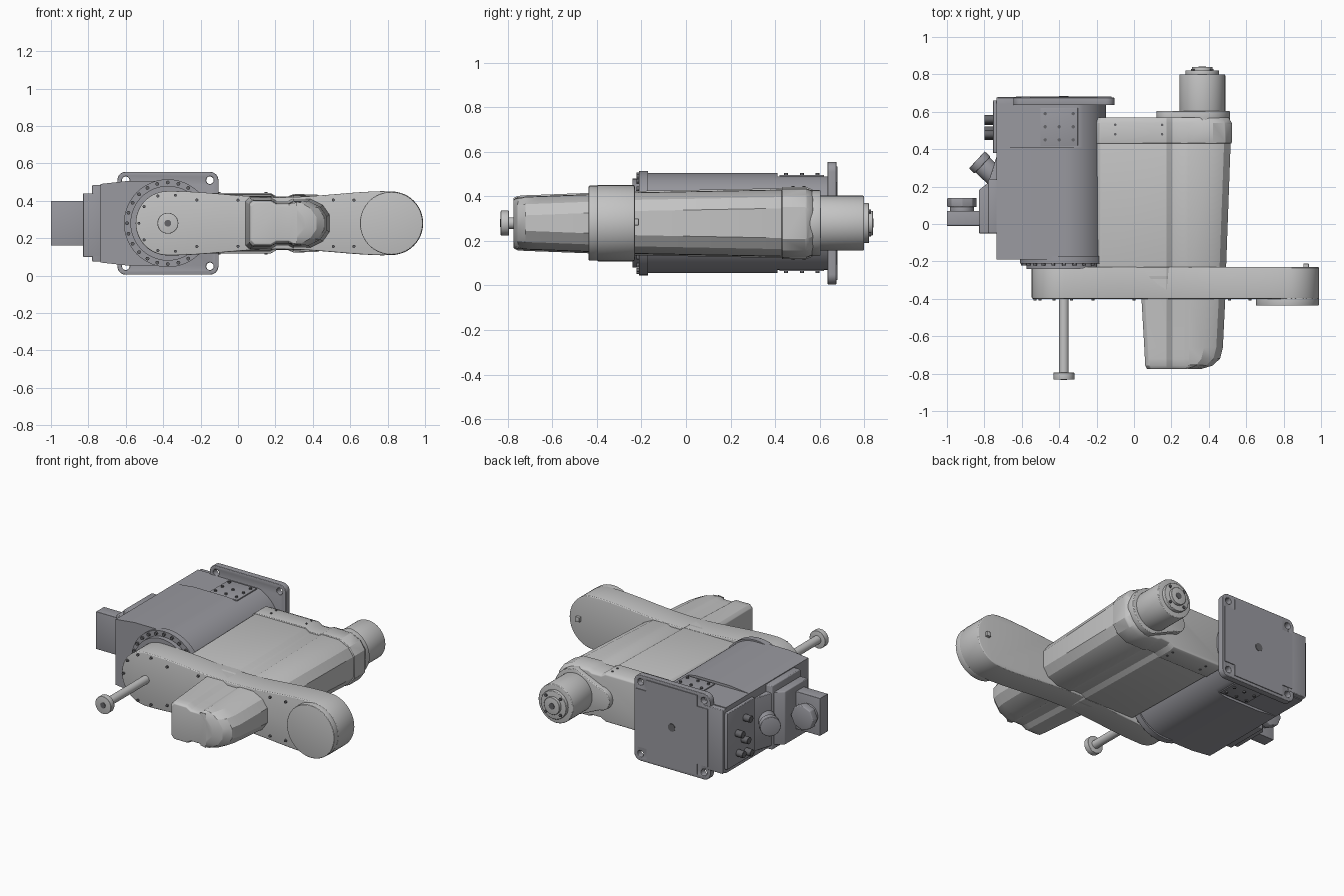
import bpy, bmesh, math
from mathutils import Vector

old = bpy.data.objects.get("Cube")
if old:
    bpy.data.objects.remove(old, do_unlink=True)

ZC = 0.28          # height of every main axis
PIVOT = -0.375     # x of the base and shaft axis
TIP = 0.82         # x of the far link end
MOTOR = 0.365


def material(name, *rgb):
    m = bpy.data.materials.new(name)
    m.use_nodes = True
    m.diffuse_color = (*rgb, 1)
    m.node_tree.nodes["Principled BSDF"].inputs["Base Color"].default_value = (*rgb, 1)
    return m


LIGHT = material("light grey", 0.55, 0.55, 0.55)
BASE = material("blue grey", 0.32, 0.32, 0.35)
DARK = material("dark grey", 0.13, 0.13, 0.14)


def finish(name, bm, mat, bevel=0.0, cutter=None):
    bmesh.ops.recalc_face_normals(bm, faces=bm.faces)
    me = bpy.data.meshes.new(name)
    bm.to_mesh(me)
    bm.free()
    me.materials.append(mat)
    ob = bpy.data.objects.new(name, me)
    bpy.context.collection.objects.link(ob)
    bpy.ops.object.select_all(action="DESELECT")
    ob.select_set(True)
    bpy.context.view_layer.objects.active = ob
    if cutter:
        mod = ob.modifiers.new("holes", "BOOLEAN")
        mod.operation, mod.object, mod.solver = "DIFFERENCE", cutter, "EXACT"
        bpy.ops.object.modifier_apply(modifier=mod.name)
        bpy.data.objects.remove(cutter, do_unlink=True)
    if bevel:
        mod = ob.modifiers.new("soft edges", "BEVEL")
        mod.width, mod.segments = bevel, 3
        mod.limit_method, mod.angle_limit = "ANGLE", math.radians(35)
        bpy.ops.object.modifier_apply(modifier=mod.name)
    bpy.ops.object.shade_smooth_by_angle(angle=math.radians(25))
    return ob


def loft(name, rings, mat, bevel=0.0, cutter=None):
    bm = bmesh.new()
    loops = [[bm.verts.new(p) for p in ring] for ring in rings]
    n = len(loops[0])
    for a, b in zip(loops, loops[1:]):
        for i in range(n):
            j = (i + 1) % n
            bm.faces.new((a[i], a[j], b[j], b[i]))
    bm.faces.new(loops[0])
    bm.faces.new(loops[-1])
    return finish(name, bm, mat, bevel, cutter)


def prism_y(name, pts, y0, y1, mat, bevel=0.0, cutter=None):
    return loft(name, [[(x, y, z) for x, z in pts] for y in (y0, y1)], mat, bevel, cutter)


def box(name, x, y, z, mat, bevel=0.0):
    pts = [(x[0], z[0]), (x[1], z[0]), (x[1], z[1]), (x[0], z[1])]
    return prism_y(name, pts, y[0], y[1], mat, bevel)


def cylinders(name, items, mat, bevel=0.0, segs=48):
    """Each item is start point, end point, radius."""
    bm = bmesh.new()
    for p, q, r in items:
        p, q = Vector(p), Vector(q)
        mtx = (q - p).to_track_quat("Z", "Y").to_matrix().to_4x4()
        mtx.translation = (p + q) / 2
        bmesh.ops.create_cone(bm, cap_ends=True, segments=segs, radius1=r, radius2=r,
                              depth=(q - p).length, matrix=mtx)
    return finish(name, bm, mat, bevel)


def along_y(x, y0, y1, r, z=ZC):
    return ((x, y0, z), (x, y1, z), r)


def arc(cx, cz, r, a0, a1, n=24):
    angles = [math.radians(a0 + (a1 - a0) * i / n) for i in range(n + 1)]
    return [(cx + r * math.cos(a), cz + r * math.sin(a)) for a in angles]


def two_ended(xa, ra, xb, rb, waist=None):
    """Outline with a round end at each side and an optional narrow waist."""
    top = []
    if waist:
        for i in range(1, 24):
            t = i / 24
            h = waist + (ra - waist) * (math.cos(2 * math.pi * t) + 1) / 2
            top.append((xa + (xb - xa) * t, h))
    return (arc(xb, ZC, rb, -90, 90) + [(x, ZC + h) for x, h in reversed(top)]
            + arc(xa, ZC, ra, 90, 270) + [(x, ZC - h) for x, h in top])


# base housing, with flats for the cover plates at its rear
def base_outline(limit):
    pts = [(-0.60, 0.055), (-0.735, 0.07), (-0.735, 0.49), (-0.60, 0.505)]
    pts += arc(PIVOT, ZC, 0.225, 90, -90, 40)
    return [(x, ZC + max(-limit, min(limit, z - ZC))) for x, z in pts]


prism_y("base_housing", base_outline(0.225), -0.19, 0.41, BASE)
prism_y("base_rear", base_outline(0.21), 0.41, 0.645, BASE)
box("base_rear_corner", (-0.735, -0.6), (0.6, 0.678), (0.075, 0.485), BASE, 0.006)

# base mounting plate
corner = 0.045
x0, x1, z0, z1 = -0.645, -0.105, 0.005, 0.555
plate = []
for cx, cz, a in ((x1 - corner, z1 - corner, 0), (x0 + corner, z1 - corner, 90),
                  (x0 + corner, z0 + corner, 180), (x1 - corner, z0 + corner, 270)):
    plate += arc(cx, cz, corner, a, a + 90, 8)
lugs = [(x, z) for x in (x0 + corner, x1 - corner) for z in (z0 + corner, z1 - corner)]
holes = cylinders("hole_cutter", [along_y(x, 0.6, 0.72, 0.02, z) for x, z in lugs], DARK, segs=24)
holes.hide_render = True
prism_y("mounting_plate", plate, 0.635, 0.676, BASE, 0.004, holes)
c = 0.09
rear = [(x0 + c, z0 + .02), (x1 - c, z0 + .02), (x1 - c, z0 + c), (x1 - .015, z0 + c),
        (x1 - .015, z1 - c), (x1 - c, z1 - c), (x1 - c, z1 - .02), (x0 + c, z1 - .02),
        (x0 + c, z1 - c), (x0 + .015, z1 - c), (x0 + .015, z0 + c), (x0 + c, z0 + c)]
prism_y("rear_cover", rear, 0.674, 0.681, BASE)
cylinders("rear_plug", [along_y(PIVOT, 0.67, 0.684, 0.025)], DARK, segs=24)

# cover plates and screws above and below the base
screws = []
for s in (-1, 1):
    z = ZC + s * 0.21
    box("base_cover_plate", (-0.5, -0.3), (0.42, 0.62), sorted((z - s * 0.02, z + s * 0.006)), BASE, 0.002)
    for x in (-0.475, -0.4, -0.325):
        for y in (0.45, 0.52, 0.59):
            if (x, y) != (-0.4, 0.59):
                screws.append(((x, y, z), (x, y, z + s * 0.014), 0.009))
cylinders("cover_screws", screws, DARK, segs=12)

# pivot ring with bolts
cylinders("pivot_ring", [along_y(PIVOT, -0.21, -0.17, 0.235), along_y(PIVOT, -0.24, -0.2, 0.2)], BASE)
cylinders("ring_bolts", [along_y(x, -0.222, -0.2, 0.01, z)
                         for x, z in arc(PIVOT, ZC, 0.218, 0, 345, 23)], DARK, segs=12)

# side connector housing
foot = [(-0.72, 0.4), (-0.72, -0.05), (-0.83, -0.05), (-0.83, 0.18), (-0.78, 0.22), (-0.735, 0.36)]
loft("connector_housing", [[(x, y, z) for x, y in foot] for z in (0.1, 0.44)], BASE, 0.006)
box("housing_step", (-0.78, -0.72), (-0.05, 0.24), (0.075, 0.485), BASE, 0.008)
box("connector_panel", (-0.755, -0.72), (0.38, 0.66), (0.1, 0.46), BASE, 0.005)
box("side_bracket", (-1.0, -0.82), (-0.01, 0.07), (0.16, 0.4), BASE, 0.002)
cylinders("bracket_connector_collar", [along_y(-0.92, 0.06, 0.095, 0.065)], BASE, 0.003)
cylinders("bracket_connector_nut", [along_y(-0.92, 0.09, 0.14, 0.08)], BASE, 0.006, 8)
cylinders("angled_connector", [((-0.74, 0.25, ZC), (-0.82, 0.325, ZC), 0.055),
                               ((-0.81, 0.315, ZC), (-0.84, 0.343, ZC), 0.062)], BASE, 0.004, 32)
ports = [((-0.75, y, z), (-0.80, y, z), 0.022)
         for y, z in ((0.47, 0.15), (0.55, 0.17), (0.50, 0.24), (0.56, 0.3), (0.48, 0.37))]
cylinders("panel_ports", ports, DARK, 0.003, 16)

# swinging link
prism_y("main_link", two_ended(PIVOT, 0.172, TIP, 0.17, 0.139), -0.4, -0.23, LIGHT, 0.008)
cylinders("link_end_cap", [along_y(TIP, -0.437, -0.39, 0.168)], LIGHT, 0.004, 64)
box("link_plug", (0.905, 0.935), (-0.235, -0.212), (0.27, 0.3), LIGHT, 0.003)
bolts = [along_y(x, -0.41, -0.39, 0.008, z) for x, z in arc(PIVOT, ZC, 0.155, 75, 285, 6)]
bolts += [along_y(x, -0.41, -0.39, 0.008, ZC + s * 0.124)
          for x in (-0.22, 0.0, 0.51, 0.62) for s in (-1, 1)]
cylinders("link_bolts", bolts, DARK, segs=12)


# arm cover: ribbed section shared by the body, end cap and nose
def arm_section(y, left, right, h, r=0.02):
    top = [(left, h - r), (left + r, h), (0.175, h), (0.205, h - 0.018), (0.27, h - 0.018),
           (0.295, h - 0.006), (right - 0.10, h - 0.008), (right - 0.035, h - 0.04), (right, h - 0.09)]
    return ([(x, y, ZC + z) for x, z in top] + [(x, y, ZC - z) for x, z in reversed(top)])


loft("arm_body", [arm_section(-0.3, -0.2, 0.49, 0.143), arm_section(0.44, -0.2, 0.517, 0.157)],
     LIGHT, 0.008)
loft("arm_end_cap", [arm_section(0.43, -0.203, 0.523, 0.162), arm_section(0.54, -0.203, 0.523, 0.162),
                     arm_section(0.57, -0.195, 0.505, 0.15)], LIGHT, 0.006)
loft("arm_nose", [arm_section(-0.23, 0.03, 0.492, 0.146), arm_section(-0.4, 0.04, 0.488, 0.137),
                  arm_section(-0.66, 0.055, 0.475, 0.127), arm_section(-0.72, 0.058, 0.46, 0.125),
                  arm_section(-0.757, 0.06, 0.42, 0.122), arm_section(-0.775, 0.07, 0.36, 0.112)],
     LIGHT, 0.006)
cylinders("arm_screws", [((x, y, ZC - 0.166), (x, y, ZC + 0.166), 0.007)
                         for x, y in ((-0.1, 0.48), (-0.1, 0.53), (0.15, 0.48), (0.15, 0.53))], DARK, segs=12)

# motor on the back of the arm
prism_y("motor_mount", two_ended(0.19, 0.07, MOTOR, 0.148), 0.55, 0.605, LIGHT, 0.006)
cylinders("motor", [along_y(MOTOR, 0.59, 0.8, 0.123)], LIGHT, 0.006)
cylinders("motor_cap", [along_y(MOTOR, 0.79, 0.822, 0.09)], LIGHT, 0.004)
cylinders("motor_boss", [along_y(MOTOR, 0.81, 0.84, 0.055)], LIGHT, 0.003, 32)
cylinders("motor_screws", [along_y(x, 0.815, 0.83, 0.009, z)
                           for x, z in arc(MOTOR, ZC, 0.073, 45, 315, 3)], DARK, segs=12)
cylinders("motor_centre", [along_y(MOTOR, 0.835, 0.842, 0.02)], DARK, segs=16)

# output shaft
cylinders("shaft", [along_y(PIVOT, -0.81, -0.38, 0.026)], LIGHT, segs=32)
cylinders("shaft_flange", [along_y(PIVOT, -0.832, -0.795, 0.056)], LIGHT, 0.003, 32)
cylinders("shaft_bore", [along_y(PIVOT, -0.835, -0.82, 0.018)], DARK, segs=16)
